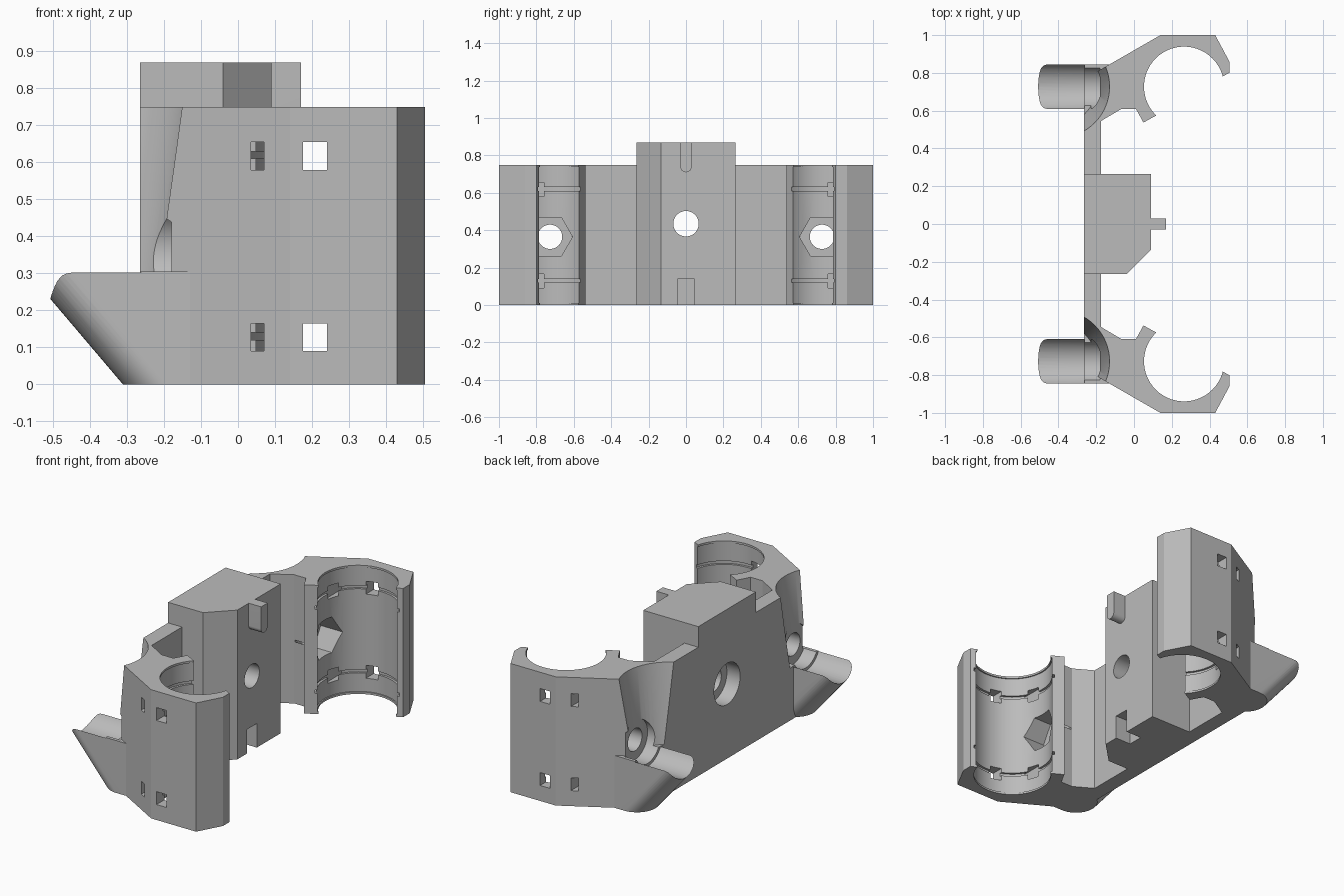
import bpy, bmesh, math
from mathutils import Matrix, Vector

cube = bpy.data.objects.get("Cube")
if cube:
    bpy.data.objects.remove(cube, do_unlink=True)

grey = bpy.data.materials.new("plain grey")
grey.use_nodes = True
grey.diffuse_color = (0.5, 0.5, 0.5, 1)
grey.node_tree.nodes["Principled BSDF"].inputs["Base Color"].default_value = (0.5, 0.5, 0.5, 1)

HEIGHT = 0.75
BEAR_X, BEAR_Y, BEAR_R = 0.265, 0.727, 0.212
BOLT_Z = 0.365
LEDGE = 0.305


def finish(name, bm):
    bmesh.ops.recalc_face_normals(bm, faces=bm.faces)
    mesh = bpy.data.meshes.new(name)
    bm.to_mesh(mesh)
    bm.free()
    obj = bpy.data.objects.new(name, mesh)
    bpy.context.collection.objects.link(obj)
    mesh.materials.append(grey)
    return obj


def prism(name, outline, z0, z1):
    bm = bmesh.new()
    face = bm.faces.new([bm.verts.new((x, y, z0)) for x, y in outline])
    grown = bmesh.ops.extrude_face_region(bm, geom=[face])["geom"]
    verts = [g for g in grown if isinstance(g, bmesh.types.BMVert)]
    bmesh.ops.translate(bm, verts=verts, vec=(0, 0, z1 - z0))
    return finish(name, bm)


def box(name, lo, hi):
    return prism(name, [(lo[0], lo[1]), (hi[0], lo[1]), (hi[0], hi[1]), (lo[0], hi[1])], lo[2], hi[2])


def upright(name, x, y, z0, z1, r0, r1=None, sides=64):
    bm = bmesh.new()
    bmesh.ops.create_cone(bm, cap_ends=True, segments=sides, radius1=r0,
                          radius2=r1 or r0, depth=z1 - z0,
                          matrix=Matrix.Translation((x, y, (z0 + z1) / 2)))
    return finish(name, bm)


def along_x(name, x0, x1, y, z, r, sides=48):
    bm = bmesh.new()
    turn = Matrix.Translation(((x0 + x1) / 2, y, z)) @ Matrix.Rotation(math.pi / 2, 4, 'Y')
    bmesh.ops.create_cone(bm, cap_ends=True, segments=sides, radius1=r,
                          radius2=r, depth=x1 - x0, matrix=turn)
    return finish(name, bm)


def combine(obj, tool, operation='DIFFERENCE'):
    tool.hide_render = True
    mod = obj.modifiers.new("combine", 'BOOLEAN')
    mod.operation, mod.solver, mod.object = operation, 'EXACT', tool
    bpy.context.view_layer.objects.active = obj
    bpy.ops.object.modifier_apply(modifier=mod.name)
    bpy.data.objects.remove(tool, do_unlink=True)


def smooth(obj):
    bpy.ops.object.select_all(action='DESELECT')
    obj.select_set(True)
    bpy.context.view_layer.objects.active = obj
    bpy.ops.object.shade_smooth_by_angle(angle=math.radians(25))


def bolt_boss(side):
    # Leaning rounded boss that carries the screw trough
    bm = bmesh.new()
    r = 0.118
    for x, z in ((-0.193, 0), (-0.452, LEDGE)):
        for i in range(48):
            a = math.tau * i / 48
            bm.verts.new((x + r * math.cos(a), side * (BEAR_Y + r * math.sin(a)), z))
    for dy in (-r, r):
        for z in (0, LEDGE):
            bm.verts.new((-0.13, side * (BEAR_Y + dy), z))
    bmesh.ops.convex_hull(bm, input=bm.verts)
    return finish("boss", bm)


def bearing_holder(name, side):
    # Plan outline: wing plate, inner lip, bearing seat, outer lip, sloped back
    arc = [(BEAR_X + BEAR_R * math.cos(math.radians(a)), BEAR_Y + BEAR_R * math.sin(math.radians(a)))
           for a in [226 - 211 * i / 56 for i in range(57)]]
    outline = [(-0.265, 0.265), (-0.175, 0.265), (-0.175, 0.545), (-0.065, 0.61), (0.01, 0.61),
               (0.05, 0.537)] + arc + [(0.505, 0.80), (0.505, 0.86), (0.43, 1.0), (0.14, 1.0),
                                       (-0.30, 0.747), (-0.265, 0.69)]
    y = side * BEAR_Y
    holder = prism(name, [(px, side * py) for px, py in outline], 0, HEIGHT)
    combine(holder, bolt_boss(side), 'UNION')
    # Tapered tool clearance, screw trough, head recess and hole, nut pocket
    combine(holder, upright("clearance", -0.40, y, LEDGE, HEIGHT + 0.02, 0.2, 0.274))
    combine(holder, along_x("trough", -0.7, -0.262, y, BOLT_Z, 0.134))
    combine(holder, along_x("head_recess", -0.3, -0.18, y, BOLT_Z, 0.116))
    combine(holder, along_x("screw_hole", -0.3, 0.2, y, BOLT_Z, 0.065))
    combine(holder, along_x("nut_pocket", -0.06, 0.2, y, BOLT_Z, 0.12, 6))
    # Seat relief between end lips, and two ring grooves
    combine(holder, upright("relief", BEAR_X, y, 0.012, HEIGHT - 0.012, 0.219))
    for z in (0.13, 0.62):
        combine(holder, upright("groove", BEAR_X, y, z - 0.01, z + 0.01, 0.232))
        # Cable tie windows through the outer wall
        for x0, x1, inner in ((0.035, 0.07, 0.76), (0.175, 0.24, 0.9)):
            ends = sorted((side * inner, side * 1.03))
            combine(holder, box("window", (x0, ends[0], z - 0.04), (x1, ends[1], z + 0.035)))
    smooth(holder)


bearing_holder("left_side_bearing_holder", 1)
bearing_holder("right_side_bearing_holder", -1)

# Central block with one chamfered corner
block = prism("center_block", [(-0.265, -0.265), (-0.04, -0.265), (0.09, -0.135),
                               (0.09, 0.265), (-0.265, 0.265)], 0, 0.87)
combine(block, along_x("belt_hole", -0.4, 0.2, 0, 0.435, 0.068))
combine(block, along_x("belt_recess", -0.4, -0.18, 0, 0.435, 0.12))
combine(block, box("bottom_slot", (-0.01, -0.045, -0.1), (0.2, 0.045, 0.14)))
smooth(block)

# Round-bottomed tab on the block face
tab = box("stop_tab", (0.09, -0.03, 0.74), (0.17, 0.03, 0.87))
combine(tab, along_x("tab_round", 0.09, 0.17, 0, 0.74, 0.03), 'UNION')
smooth(tab)
